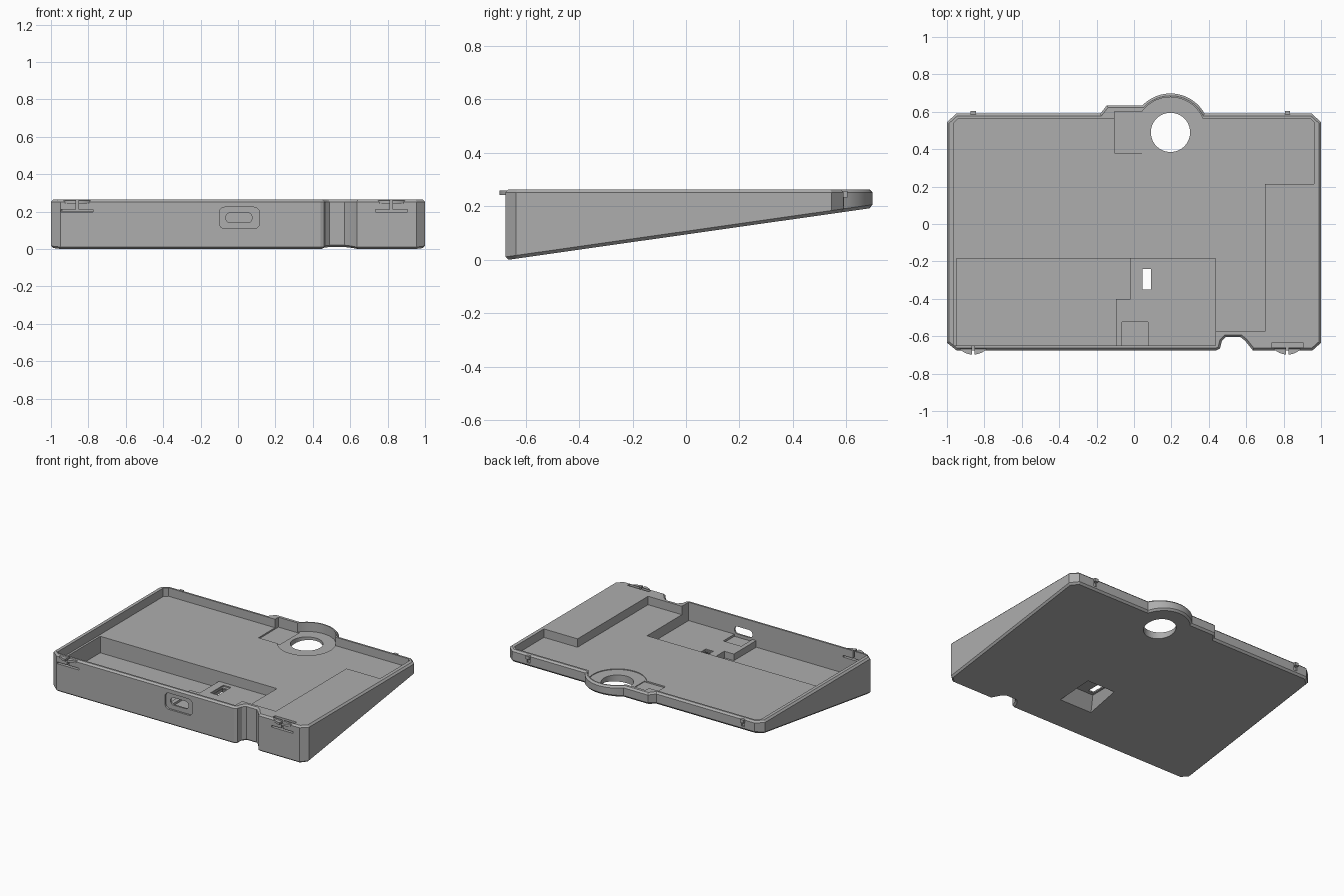
import bpy, bmesh, math
from mathutils import Vector

if "Cube" in bpy.data.objects:
    bpy.data.objects.remove(bpy.data.objects["Cube"], do_unlink=True)

grey = bpy.data.materials.new("case_grey")
grey.use_nodes = True
COLOUR = (0.42, 0.42, 0.42, 1)
grey.diffuse_color = COLOUR
grey.node_tree.nodes["Principled BSDF"].inputs["Base Color"].default_value = COLOUR

TOP, FLOOR, OVER = 0.265, 0.205, 0.4
RING = (0.195, 0.495)
CLIPS = (-0.86, 0.82)


def arc(centre, r, a0, a1, n):
    return [(centre[0] + r * math.cos(math.radians(a0 + (a1 - a0) * i / n)),
             centre[1] + r * math.sin(math.radians(a0 + (a1 - a0) * i / n)))
            for i in range(n + 1)]


def rect(x0, x1, y0, y1):
    return [(x0, y0), (x1, y0), (x1, y1), (x0, y1)]


def rounded(x0, x1, y0, y1, r):
    corners = ((x1 - r, y0 + r, -90), (x1 - r, y1 - r, 0),
               (x0 + r, y1 - r, 90), (x0 + r, y0 + r, 180))
    return [p for cx, cy, a in corners for p in arc((cx, cy), r, a, a + 90, 5)]


def finish(bm, name):
    bmesh.ops.recalc_face_normals(bm, faces=bm.faces)
    mesh = bpy.data.meshes.new(name)
    bm.to_mesh(mesh)
    bm.free()
    mesh.materials.append(grey)
    obj = bpy.data.objects.new(name, mesh)
    bpy.context.collection.objects.link(obj)
    return obj


def loft(name, low, high):
    """Solid between two matching 3D rings."""
    bm = bmesh.new()
    a = [bm.verts.new(p) for p in low]
    b = [bm.verts.new(p) for p in high]
    bm.faces.new(a)
    bm.faces.new(b)
    for i in range(len(a)):
        j = (i + 1) % len(a)
        bm.faces.new((a[i], a[j], b[j], b[i]))
    return finish(bm, name)


def prism(name, pts, z0, z1):
    return loft(name, [(x, y, z0) for x, y in pts], [(x, y, z1) for x, y in pts])


def front_prism(name, pts, y0, y1):
    return loft(name, [(x, y0, z) for x, z in pts], [(x, y1, z) for x, z in pts])


def apply_boolean(target, tool, operation="DIFFERENCE"):
    mod = target.modifiers.new("cut", "BOOLEAN")
    mod.operation, mod.solver, mod.object = operation, "EXACT", tool
    bpy.context.view_layer.update()
    graph = bpy.context.evaluated_depsgraph_get()
    mesh = bpy.data.meshes.new_from_object(target.evaluated_get(graph))
    target.modifiers.clear()
    target.data = mesh
    bpy.data.objects.remove(tool, do_unlink=True)


def underside(y):
    return 0.195 * (y + 0.67) / 1.37


# Wedge body: outline with cable notch, rear step and rear ring bulge
outline = [(-0.95, -0.67), (0.44, -0.67), (0.46, -0.66), (0.47, -0.62)]
outline += [(0.49, -0.60), (0.57, -0.60), (0.595, -0.62), (0.635, -0.67)]
outline += [(0.955, -0.67), (1, -0.63), (1, 0.55), (0.95, 0.595)]
outline += arc(RING, 0.208, 29, 136, 24)
outline += [(-0.145, 0.64), (-0.18, 0.595), (-0.95, 0.595), (-1, 0.55), (-1, -0.63)]
case = loft("wedge_case", [(x, y, underside(y)) for x, y in outline],
            [(x, y, TOP) for x, y in outline])
bm = bmesh.new()
bm.from_mesh(case.data)
rims = [e for e in bm.edges if any(len(f.verts) > 4 for f in e.link_faces)]
bmesh.ops.bevel(bm, geom=rims, offset=0.012, segments=1, affect="EDGES",
                clamp_overlap=True)
bm.to_mesh(case.data)
bm.free()

# Main tray, leaving the raised deck at the front left
tray = [(-0.965, -0.645), (0.435, -0.645), (0.435, -0.57), (0.70, -0.57),
        (0.70, 0.22), (0.963, 0.22), (0.963, 0.55), (0.94, 0.57),
        (-0.94, 0.57), (-0.965, 0.545)]
apply_boolean(case, prism("tray_cutter", tray, FLOOR, OVER))

# Rear bay beside the ring and the round seat
apply_boolean(case, prism("seat_cutter", arc(RING, 0.188, 0, 354, 59), FLOOR - 0.005, OVER))
apply_boolean(case, prism("bay_cutter", rect(-0.105, 0.06, 0.385, 0.608), 0.195, OVER))

# Retaining block with a curved face
block = [(0.355, 0.30), (0.355, 0.397)] + arc(RING, 0.188, -28, -144, 20)
block += [(-0.02, 0.385), (-0.02, 0.30)]
apply_boolean(case, prism("retaining_block", block, FLOOR - 0.02, 0.25), "UNION")
apply_boolean(case, prism("ring_hole", arc(RING, 0.105, 0, 352.5, 47), -0.1, OVER))

# Deep front compartment with a raised board platform
deep = [(-0.95, -0.645), (-0.095, -0.645), (-0.095, -0.395),
        (-0.02, -0.395), (-0.02, -0.18), (-0.95, -0.18)]
apply_boolean(case, prism("compartment_cutter", deep, 0.088, OVER))
board = [(-0.095, -0.645), (0.435, -0.645), (0.435, -0.18),
         (-0.02, -0.18), (-0.02, -0.395), (-0.095, -0.395)]
apply_boolean(case, prism("platform_cutter", board, 0.135, OVER))
apply_boolean(case, prism("connector_pocket", rect(-0.065, 0.075, -0.645, -0.52), 0.12, OVER))

# Slanted switch pocket underneath and its slot
low = [(x, y, -0.01) for x, y in rect(-0.03, 0.27, -0.47, -0.16)]
high = [(x, y, 0.118) for x, y in rect(0.03, 0.20, -0.37, -0.20)]
apply_boolean(case, loft("switch_pocket", low, high))
apply_boolean(case, prism("switch_slot", rect(0.045, 0.09, -0.345, -0.235), 0.05, 0.3))
apply_boolean(case, prism("switch_recess", rect(0.037, 0.097, -0.355, -0.212), 0.127, 0.3))

# Front port: shallow surround and through opening
apply_boolean(case, front_prism("port_surround", rounded(-0.10, 0.115, 0.11, 0.225, 0.03), -0.8, -0.657))
apply_boolean(case, front_prism("port_hole", rounded(-0.065, 0.075, 0.142, 0.195, 0.024), -0.8, -0.60))

# Flexible latches: slits, nubs and rear catches
apply_boolean(case, prism("latch_pocket", rect(0.735, 0.905, -0.655, -0.63), 0.2, OVER))
for cx in CLIPS:
    nub = arc((cx, -0.59), 0.103, 222, 318, 12)
    apply_boolean(case, prism("latch_nub", nub, 0.244, 0.26), "UNION")
    apply_boolean(case, front_prism("latch_slit", rect(cx - 0.085, cx + 0.085, 0.2, 0.212), -0.8, -0.64))
    apply_boolean(case, front_prism("latch_split", rect(cx - 0.007, cx + 0.007, 0.206, OVER), -0.8, -0.64))
    apply_boolean(case, prism("rear_catch", rect(cx - 0.014, cx + 0.014, 0.575, 0.609), 0.235, 0.258), "UNION")
    apply_boolean(case, prism("rear_slit", rect(cx - 0.012, cx + 0.012, 0.585, 0.7), 0.205, 0.235))

# Centre and smooth the rounded parts only
xs = [v.co for v in case.data.vertices]
mid = Vector(((max(c.x for c in xs) + min(c.x for c in xs)) / 2,
              (max(c.y for c in xs) + min(c.y for c in xs)) / 2,
              min(c.z for c in xs)))
for v in case.data.vertices:
    v.co -= mid
bpy.ops.object.select_all(action="DESELECT")
case.select_set(True)
bpy.context.view_layer.objects.active = case
bpy.ops.object.shade_smooth_by_angle(angle=math.radians(25))
